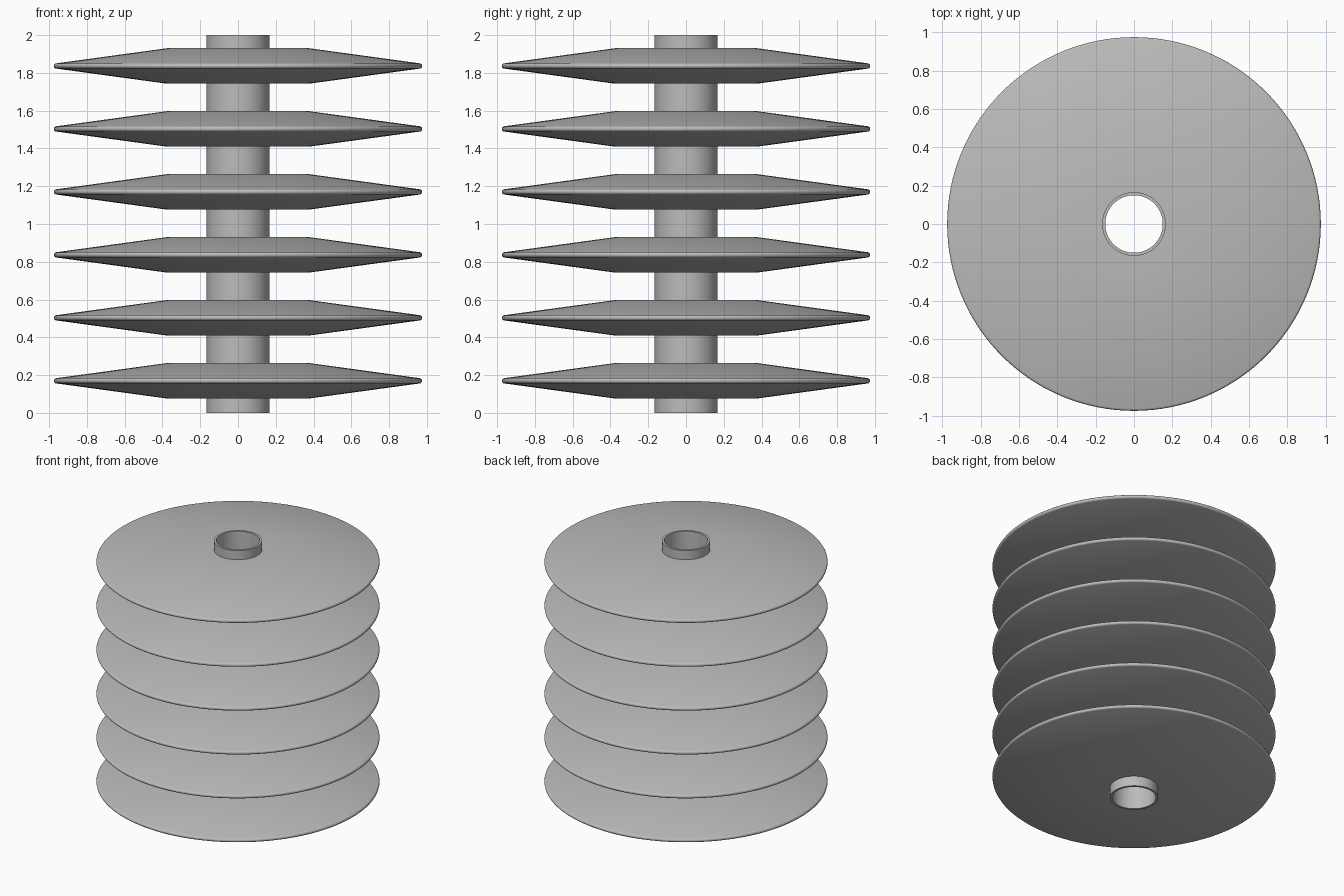
import bpy, bmesh, math
from mathutils import Matrix, Vector

cube = bpy.data.objects.get("Cube")
if cube:
    bpy.data.objects.remove(cube, do_unlink=True)

grey = bpy.data.materials.new("plain_grey")
grey.use_nodes = True
COLOUR = (0.5, 0.5, 0.5, 1)
grey.diffuse_color = COLOUR
grey.node_tree.nodes["Principled BSDF"].inputs["Base Color"].default_value = COLOUR

SEGMENTS = 128
DISCS = 6
SPACING = 2 / DISCS


def lathe(name, profile, z=0.0, sharp=30):
    """Spin a closed (radius, height) outline round the z axis."""
    bm = bmesh.new()
    rings = []
    for i in range(SEGMENTS):
        turn = Matrix.Rotation(math.tau * i / SEGMENTS, 3, "Z")
        rings.append([bm.verts.new(turn @ Vector((r, 0, h))) for r, h in profile])
    n = len(profile)
    for i in range(SEGMENTS):
        a, b = rings[i], rings[(i + 1) % SEGMENTS]
        for j in range(n):
            k = (j + 1) % n
            bm.faces.new((a[j], b[j], b[k], a[k]))
    bmesh.ops.recalc_face_normals(bm, faces=bm.faces)
    mesh = bpy.data.meshes.new(name)
    bm.to_mesh(mesh)
    bm.free()
    mesh.materials.append(grey)
    obj = bpy.data.objects.new(name, mesh)
    obj.location.z = z
    bpy.context.collection.objects.link(obj)
    bpy.ops.object.select_all(action="DESELECT")
    obj.select_set(True)
    bpy.context.view_layer.objects.active = obj
    bpy.ops.object.shade_smooth_by_angle(angle=math.radians(sharp))
    return obj


# Hollow central tube
INNER, OUTER = 0.15, 0.166
lathe("central_tube", [(INNER, 0), (OUTER, 0), (OUTER, 2), (INNER, 2)])

# Tapered discs: flat hub, sloping flange, rounded rim
HUB, HALF, RIM, EDGE = 0.375, 0.094, 0.961, 0.014
rim = [(RIM + EDGE * math.cos(t), EDGE * math.sin(t))
       for t in (math.radians(-80 + 20 * s) for s in range(9))]
outline = [(OUTER - 0.005, -HALF), (HUB, -HALF), *rim, (HUB, HALF), (OUTER - 0.005, HALF)]
for i in range(DISCS):
    lathe(f"disc_{i + 1}", outline, z=0.17 + SPACING * i)
